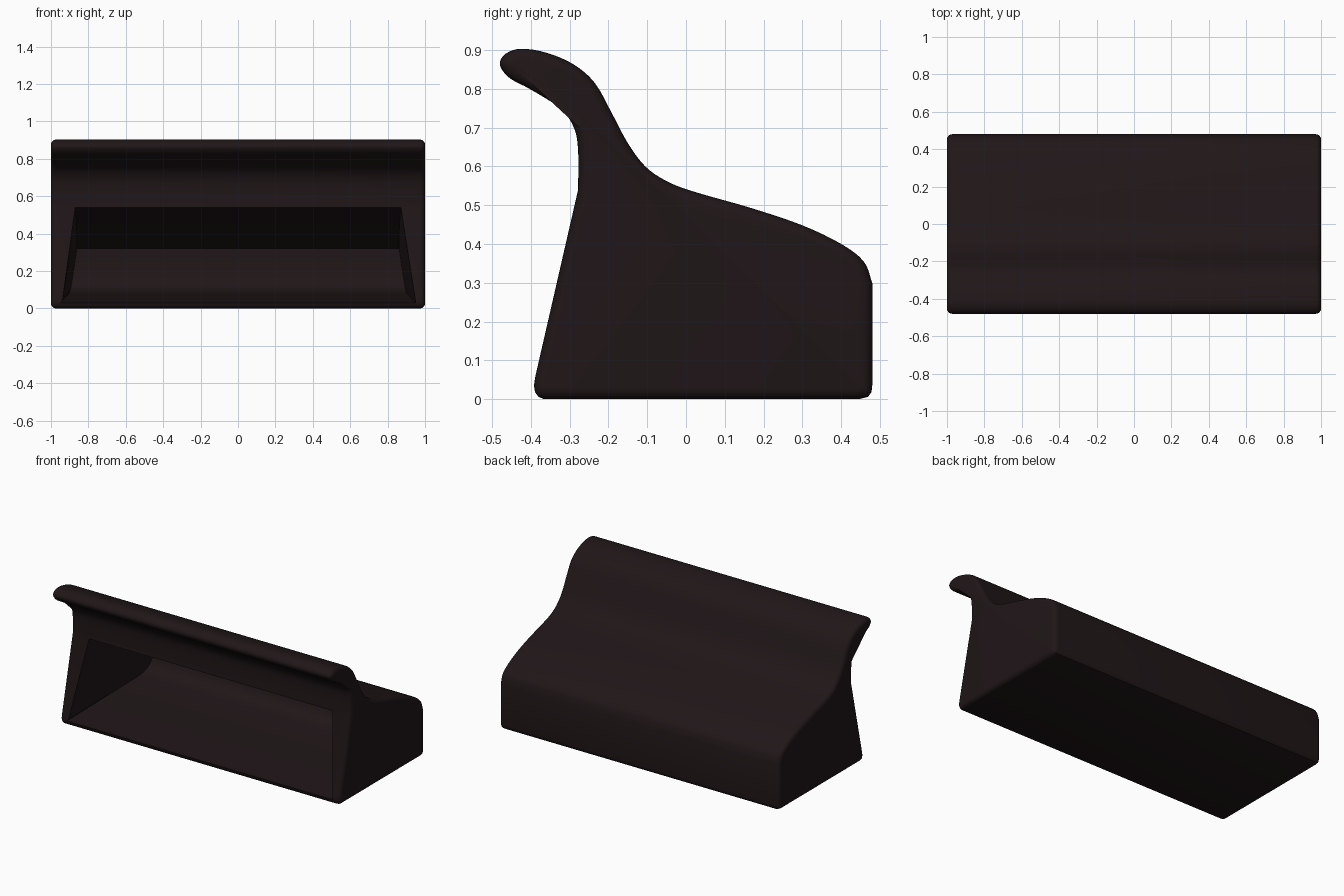
import bpy, bmesh, math
from mathutils import Vector

if "Cube" in bpy.data.objects:
    bpy.data.objects.remove(bpy.data.objects["Cube"])


def spline(pts, n=4):
    """Catmull-Rom curve through 2D points."""
    p = [Vector(q) for q in pts]
    p = [2 * p[0] - p[1]] + p + [2 * p[-1] - p[-2]]
    out = []
    for a, b, c, d in zip(p, p[1:], p[2:], p[3:]):
        for i in range(n):
            t = i / n
            out.append(0.5 * (2 * b + (c - a) * t + (2 * a - 5 * b + 4 * c - d) * t * t
                              + (3 * b - a - 3 * c + d) * t ** 3))
    return out + [p[-2]]


def inset(loop, d):
    """Move a clockwise loop inward by d."""
    out = []
    for i, p in enumerate(loop):
        a = (p - loop[i - 1]).normalized()
        b = (loop[(i + 1) % len(loop)] - p).normalized()
        n = Vector((a.y + b.y, -a.x - b.x)).normalized()
        out.append(p + n * d)
    return out


def loft(name, rings):
    """Skin closed rings of 3D points and cap both ends."""
    bm = bmesh.new()
    vs = [[bm.verts.new(c) for c in ring] for ring in rings]
    k = len(vs[0])
    for r0, r1 in zip(vs, vs[1:]):
        for i in range(k):
            bm.faces.new((r0[i], r0[(i + 1) % k], r1[(i + 1) % k], r1[i]))
    bm.faces.new(vs[0][::-1])
    bm.faces.new(vs[-1])
    bmesh.ops.recalc_face_normals(bm, faces=bm.faces)
    me = bpy.data.meshes.new(name)
    bm.to_mesh(me)
    bm.free()
    ob = bpy.data.objects.new(name, me)
    bpy.context.collection.objects.link(ob)
    return ob


# Side profile (y, z): curled lip, sweeping top, block base
curve = spline([(-.278, .54), (-.278, .64), (-.289, .70), (-.325, .75), (-.40, .798),
                (-.455, .828), (-.48, .862), (-.465, .89), (-.425, .903), (-.36, .893),
                (-.29, .863), (-.235, .815), (-.19, .735), (-.15, .66), (-.105, .60),
                (-.05, .562), (.02, .535), (.17, .492), (.3, .448), (.4, .40),
                (.458, .355), (.48, .30)])
base = [(.48, .035), (.478, .018), (.469, .006), (.445, 0),
        (-.365, 0), (-.38, .006), (-.389, .018), (-.392, .035), (-.388, .06)]
profile = curve + [Vector(p) for p in base]

# Body with rounded ends
R, STEPS = .028, 5
ends = [(1 - R + R * math.sin(a), R * (1 - math.cos(a)))
        for a in (math.pi / 2 * i / STEPS for i in range(STEPS + 1))]
sections = [(-x, d) for x, d in reversed(ends)] + ends
body = loft("body", [[(x, p.x, p.y) for p in inset(profile, d)] for x, d in sections])

# Hollow behind the front opening, tapering inward and upward
hollow = [Vector(p) for p in [(-.6, .03), (-.39, .03), (.28, .08)]]
hollow += spline([(.32, .088), (.365, .115), (.39, .16), (.40, .21)], 3)
hollow += [Vector(p) for p in [(.40, .32), (.2, .40), (0, .465), (-.278, .54), (-.6, .54)]]


def half_width(p):
    return .955 - .157 * p.y - .06 * max(0, p.x + .39 - .22 * p.y)


cutter = loft("hollow_cutter", [[(s * half_width(p), p.x, p.y) for p in hollow]
                                for s in (-1, 1)])
cutter.hide_render = True
cutter.hide_viewport = True
mod = body.modifiers.new("hollow", 'BOOLEAN')
mod.operation = 'DIFFERENCE'
mod.solver = 'EXACT'
mod.object = cutter

bpy.context.view_layer.objects.active = body
body.select_set(True)
bpy.ops.object.modifier_apply(modifier=mod.name)
bpy.data.objects.remove(cutter)
bpy.ops.object.shade_smooth_by_angle(angle=math.radians(35))

# Dark brown finish
mat = bpy.data.materials.new("dark_brown")
mat.diffuse_color = (.014, .008, .009, 1)
mat.use_nodes = True
mat.node_tree.nodes["Principled BSDF"].inputs["Base Color"].default_value = mat.diffuse_color
body.data.materials.clear()
body.data.materials.append(mat)
